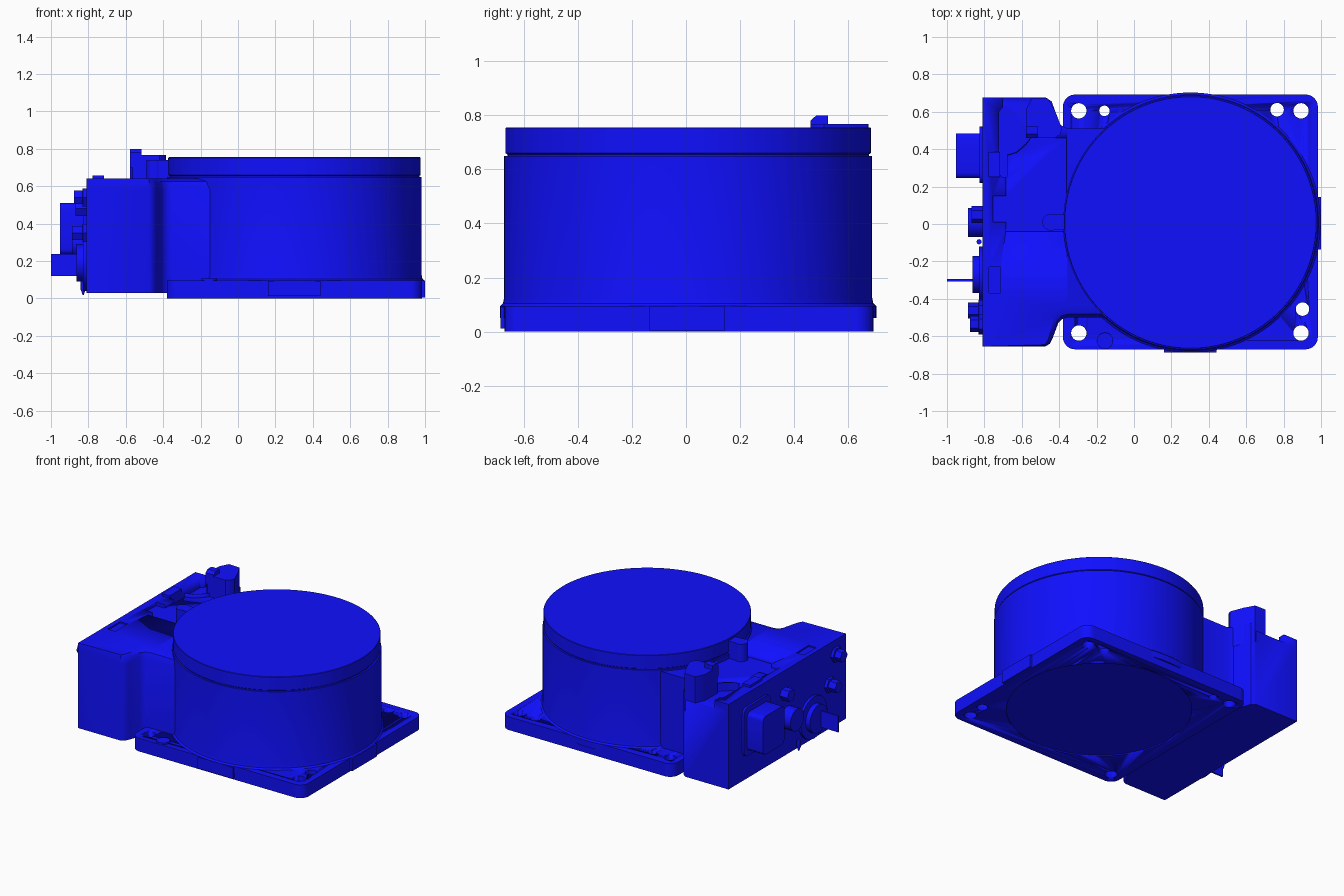
import bpy, bmesh
from math import cos, sin, pi

if "Cube" in bpy.data.objects:
    bpy.data.objects.remove(bpy.data.objects["Cube"])

blue = bpy.data.materials.new("blue_paint")
blue.diffuse_color = (0.005, 0.005, 1.0, 1.0)
blue.use_nodes = True
blue.node_tree.nodes["Principled BSDF"].inputs["Base Color"].default_value = blue.diffuse_color
CX, CY = 0.302, 0.008      # drum centre


def finish(name, bm):
    bmesh.ops.recalc_face_normals(bm, faces=bm.faces)
    me = bpy.data.meshes.new(name)
    bm.to_mesh(me)
    bm.free()
    me.materials.append(blue)
    ob = bpy.data.objects.new(name, me)
    bpy.context.collection.objects.link(ob)
    bpy.context.view_layer.objects.active = ob
    bpy.ops.object.select_all(action='DESELECT')
    ob.select_set(True)
    bpy.ops.object.shade_smooth_by_angle(angle=0.6)
    return ob


def loft(name, layers):
    """Closed solid through matching rings of 3D points."""
    bm = bmesh.new()
    rings = [[bm.verts.new(p) for p in ring] for ring in layers]
    for a, b in zip(rings, rings[1:]):
        for i in range(len(a)):
            j = (i + 1) % len(a)
            bm.faces.new((a[i], a[j], b[j], b[i]))
    bm.faces.new(rings[0])
    bm.faces.new(rings[-1])
    return finish(name, bm)


def prism(name, pts, z0, z1):
    return loft(name, [[(x, y, z) for x, y in pts] for z in (z0, z1)])


def box(name, x0, x1, y0, y1, z0, z1):
    return prism(name, [(x0, y0), (x1, y0), (x1, y1), (x0, y1)], z0, z1)


def turned(name, cx, cy, profile, n=32):
    """Vertical round part from (radius, z) pairs."""
    return loft(name, [[(cx + r * cos(2 * pi * i / n), cy + r * sin(2 * pi * i / n), z)
                        for i in range(n)] for r, z in profile])


def plug(name, y, z, profile, n=24):
    """Round part along x from (radius, x) pairs."""
    return loft(name, [[(x, y + r * cos(2 * pi * i / n), z + r * sin(2 * pi * i / n))
                        for i in range(n)] for r, x in profile])


def rounded(x0, x1, y0, y1, r, n=8):
    pts = []
    for k, (x, y) in enumerate([(x1 - r, y1 - r), (x0 + r, y1 - r), (x0 + r, y0 + r), (x1 - r, y0 + r)]):
        for i in range(n + 1):
            a = (k + i / n) * pi / 2
            pts.append((x + r * cos(a), y + r * sin(a)))
    return pts


def cut(ob, cutters):
    for c in cutters:
        m = ob.modifiers.new("cut", 'BOOLEAN')
        m.operation, m.solver, m.object = 'DIFFERENCE', 'EXACT', c
        bpy.context.view_layer.objects.active = ob
        bpy.ops.object.modifier_apply(modifier=m.name)
        bpy.data.objects.remove(c)


# Mounting plate with bolt holes and a round underside recess
plate = prism("mounting_plate", rounded(-0.38, 0.983, -0.67, 0.692, 0.065), 0, 0.095)
holes = [(-0.295, 0.605, 0.041), (-0.158, 0.605, 0.028), (0.765, 0.611, 0.036), (0.893, 0.605, 0.041),
         (0.901, -0.455, 0.036), (0.893, -0.583, 0.041), (-0.295, -0.583, 0.041)]
cut(plate, [turned("hole_cutter", x, y, [(r, -0.1), (r, 0.3)]) for x, y, r in holes]
    + [turned("recess_cutter", CX, CY, [(0.6, -0.1), (0.6, 0.008)], 96)])
box("front_tab", 0.16, 0.44, -0.686, -0.6, 0.012, 0.092)
box("right_tab", 0.9, 1.0, -0.135, 0.145, 0.005, 0.095)
turned("plate_boss", -0.155, -0.625, [(0.044, 0.05), (0.044, 0.107)])

# Drum body and slightly narrower lid
turned("drum_body", CX, CY, [(0.695, 0.05), (0.695, 0.095), (0.684, 0.105), (0.68, 0.125), (0.68, 0.65)], 128)
turned("drum_lid", CX, CY, [(0.668, 0.64), (0.668, 0.655), (0.675, 0.66), (0.675, 0.752), (0.672, 0.755)], 128)

# Electronics housing, with necks running into the drum
low = [(-0.81, -0.655), (-0.475, -0.655), (-0.45, -0.64), (-0.435, -0.61), (-0.405, -0.53), (-0.385, -0.508),
       (-0.355, -0.5), (-0.05, -0.5), (-0.05, 0.51), (-0.355, 0.51), (-0.395, 0.53), (-0.44, 0.655),
       (-0.47, 0.675), (-0.81, 0.675)]
top = list(low)
top[1:8] = [(-0.475, -0.645), (-0.46, -0.62), (-0.45, -0.59), (-0.425, -0.49), (-0.40, -0.455),
            (-0.355, -0.44), (-0.05, -0.44)]
mid = [(x * .7 + u * .3, y * .7 + v * .3) for (x, y), (u, v) in zip(low, top)]
housing = loft("electronics_housing", [[(x, y, z) for x, y in ring] for ring, z in
                                       ((low, 0.03), (low, 0.58), (mid, 0.625), (top, 0.64))])
back_recess = [(-0.70, 0.8), (-0.70, 0.625), (-0.722, 0.6), (-0.722, 0.27), (-0.705, 0.25), (-0.68, 0.25),
               (-0.68, 0.37), (-0.63, 0.385), (-0.58, 0.43), (-0.55, 0.465), (-0.46, 0.5), (-0.46, 0.8)]
mid_recess = [(-0.685, -0.04), (-0.36, -0.04), (-0.36, 0.46), (-0.55, 0.46), (-0.58, 0.42), (-0.63, 0.38),
              (-0.685, 0.365)]
cut(housing, [prism("back_recess_cutter", back_recess, 0.58, 0.8),
              prism("middle_recess_cutter", mid_recess, 0.615, 0.8),
              box("slot_cutter", -0.775, -0.715, -0.37, -0.23, 0.63, 0.8),
              box("notch_cutter", -0.755, -0.68, 0.01, 0.15, 0.615, 0.8)])
box("top_key", -0.778, -0.717, 0.25, 0.385, 0.6, 0.657)

# Corner post and small round post
prism("corner_post", [(-0.578, 0.47), (-0.565, 0.46), (-0.42, 0.46), (-0.395, 0.48), (-0.385, 0.51),
                      (-0.42, 0.6), (-0.46, 0.672), (-0.545, 0.675), (-0.578, 0.61)], 0.5, 0.768)
loft("post_latch", [[(x, y, z) for y, z in ((0.46, 0.7), (0.525, 0.7), (0.525, 0.798), (0.48, 0.798), (0.46, 0.78))]
                    for x in (-0.578, -0.515)])
turned("side_post", -0.445, 0.01, [(0.045, 0.58), (0.045, 0.74)])
box("side_post_web", -0.445, -0.36, -0.03, 0.05, 0.58, 0.74)

# Large rectangular socket on the left side
loft("socket_flange", [[(x, y, z) for y, z in rounded(0.22, 0.52, 0.2, 0.55, 0.04, 4)] for x in (-0.825, -0.8)])
loft("socket_body", [[(x, y, z) for y, z in rounded(0.245, 0.485, 0.235, 0.51, 0.03, 4)] for x in (-0.952, -0.8)])

# Round plugs, studs and blade
plug("middle_plug", 0.008, 0.295, [(0.078, -0.8), (0.078, -0.888)])
plug("upper_stud", 0.05, 0.48, [(0.045, -0.8), (0.045, -0.87)], 6)
plug("blade_plug", -0.27, 0.19, [(0.15, -0.8), (0.15, -0.828), (0.1, -0.83), (0.1, -0.864)])
box("connector_blade", -1.0, -0.84, -0.307, -0.295, 0.12, 0.237)
for name, y, z, x in (("side_stud", -0.462, 0.35, -0.888), ("top_stud", -0.535, 0.54, -0.878)):
    plug(name, y, z, [(0.055, -0.8), (0.055, -0.83), (0.042, -0.832), (0.042, x)], 6)
turned("drip_pin", -0.828, -0.095, [(0.003, 0.018), (0.014, 0.05), (0.014, 0.095)], 12)
